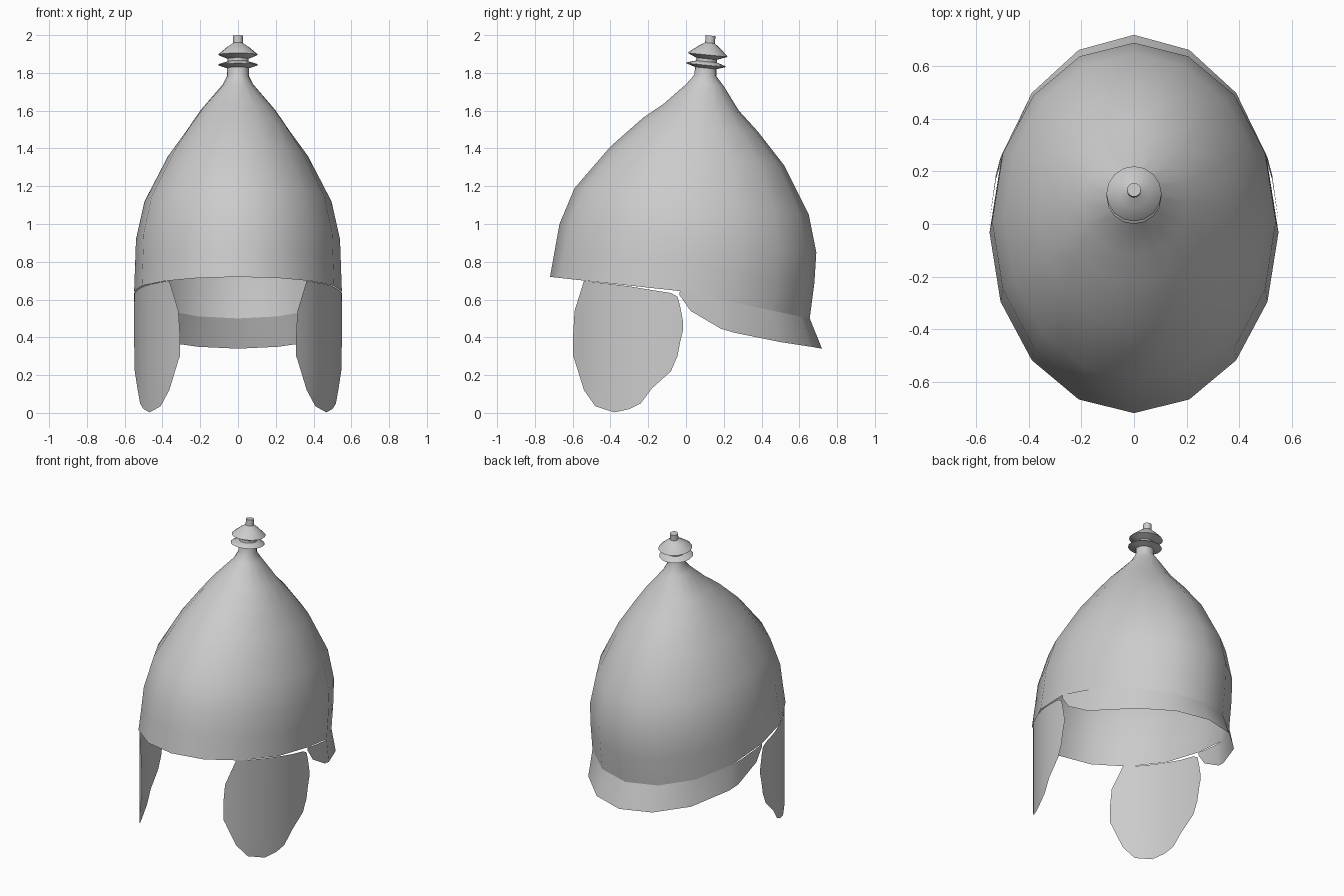
import bpy
from math import sin, cos, radians, sqrt

if "Cube" in bpy.data.objects:
    bpy.data.objects.remove(bpy.data.objects["Cube"])


def skin(name, rows, closed=False, cap=False, angle=50):
    """Make a smooth mesh by joining rows of points, lowest row first."""
    n = len(rows[0])
    verts = [p for row in rows for p in row]
    faces = []
    for r in range(len(rows) - 1):
        for i in range(n if closed else n - 1):
            j = (i + 1) % n
            faces.append((r * n + i, r * n + j, (r + 1) * n + j, (r + 1) * n + i))
    if cap:
        faces.append(tuple(range((len(rows) - 1) * n, len(rows) * n)))
    mesh = bpy.data.meshes.new(name)
    mesh.from_pydata(verts, [], faces)
    obj = bpy.data.objects.new(name, mesh)
    bpy.context.collection.objects.link(obj)
    bpy.ops.object.select_all(action='DESELECT')
    obj.select_set(True)
    bpy.context.view_layer.objects.active = obj
    bpy.ops.object.shade_smooth_by_angle(angle=radians(angle))
    return obj


def oval(t, half_w, front, back, z_front, z_side, z_back):
    """Point on a tilted oval; t = 0 is the back, counter-clockwise."""
    c = cos(t)
    z = z_side + (c * (z_back - z_side) if c > 0 else -c * (z_front - z_side))
    return (-half_w * sin(t), (front + back) / 2 + (back - front) / 2 * c, z)


SIDES = 16
ring_angles = [radians(360 / SIDES * i) for i in range(SIDES)]

# Bowl: half width, front y, back y, then front, side and back heights
rim = (.55, -.72, .655, .72, .645, .50)
bowl = [
    rim,
    (.545, -.695, .68, .86, .78, .69),
    (.54, -.67, .69, 1.0, .92, .85),
    (.495, -.59, .65, 1.19, 1.12, 1.05),
    (.37, -.40, .52, 1.41, 1.36, 1.31),
    (.275, -.23, .38, 1.56, 1.49, 1.49),
    (.20, -.12, .28, 1.635, 1.6, 1.6),
    (.08, .0, .20, 1.74, 1.74, 1.73),
    (.057, .045, .162, 1.79, 1.785, 1.78),
    (.057, .048, .162, 1.84, 1.835, 1.83),
]
skin("helmet_bowl", [[oval(t, *lv) for t in ring_angles] for lv in bowl], closed=True)

# Finial: radius, centre y, height; every ring leans slightly back
finial = [
    (.055, .105, 1.825), (.105, .105, 1.841), (.102, .106, 1.846),
    (.055, .108, 1.86), (.055, .11, 1.875), (.105, .115, 1.895),
    (.10, .115, 1.902), (.06, .122, 1.935), (.026, .127, 1.958), (.026, .13, 1.997),
]
rows = [[oval(t, r, y - r, y + r, z + .1 * r, z, z - .1 * r) for t in ring_angles]
        for r, y, z in finial]
skin("top_finial", rows, closed=True, cap=True)

# Neck guard: flares from the back half of the rim
edge = [(0, .34), (22.5, .35), (45, .375), (67.5, .425), (73, .445), (85.5, .54), (90, .625)]
full = [(-a, z) for a, z in reversed(edge[1:])] + edge
lower = [(-.55 * sin(radians(a)), -.035 + .755 * cos(radians(a)), z) for a, z in full]
upper = [oval(radians(a), *rim) for a, z in full]
skin("neck_guard", [lower, upper])

# Cheek guards: y, bottom z, top z, wrapped on the rim oval and mirrored
columns = [
    (-.597, .30, .42), (-.59, .28, .54), (-.54, .12, .70), (-.48, .035, .692),
    (-.38, .003, .68), (-.30, .02, .67), (-.24, .05, .66), (-.18, .13, .65),
    (-.08, .22, .635), (-.045, .30, .615), (-.03, .38, .56), (-.015, .44, .48),
]


def cheek_point(y, z):
    return (.55 * sqrt(1 - (y / .72) ** 2), y, z)


STEPS = 4
rows = [[cheek_point(y, lo + (hi - lo) * k / STEPS) for y, lo, hi in columns]
        for k in range(STEPS + 1)]
cheeks = skin("cheek_guards", rows)
cheeks.modifiers.new("mirror", 'MIRROR').use_mirror_merge = False
